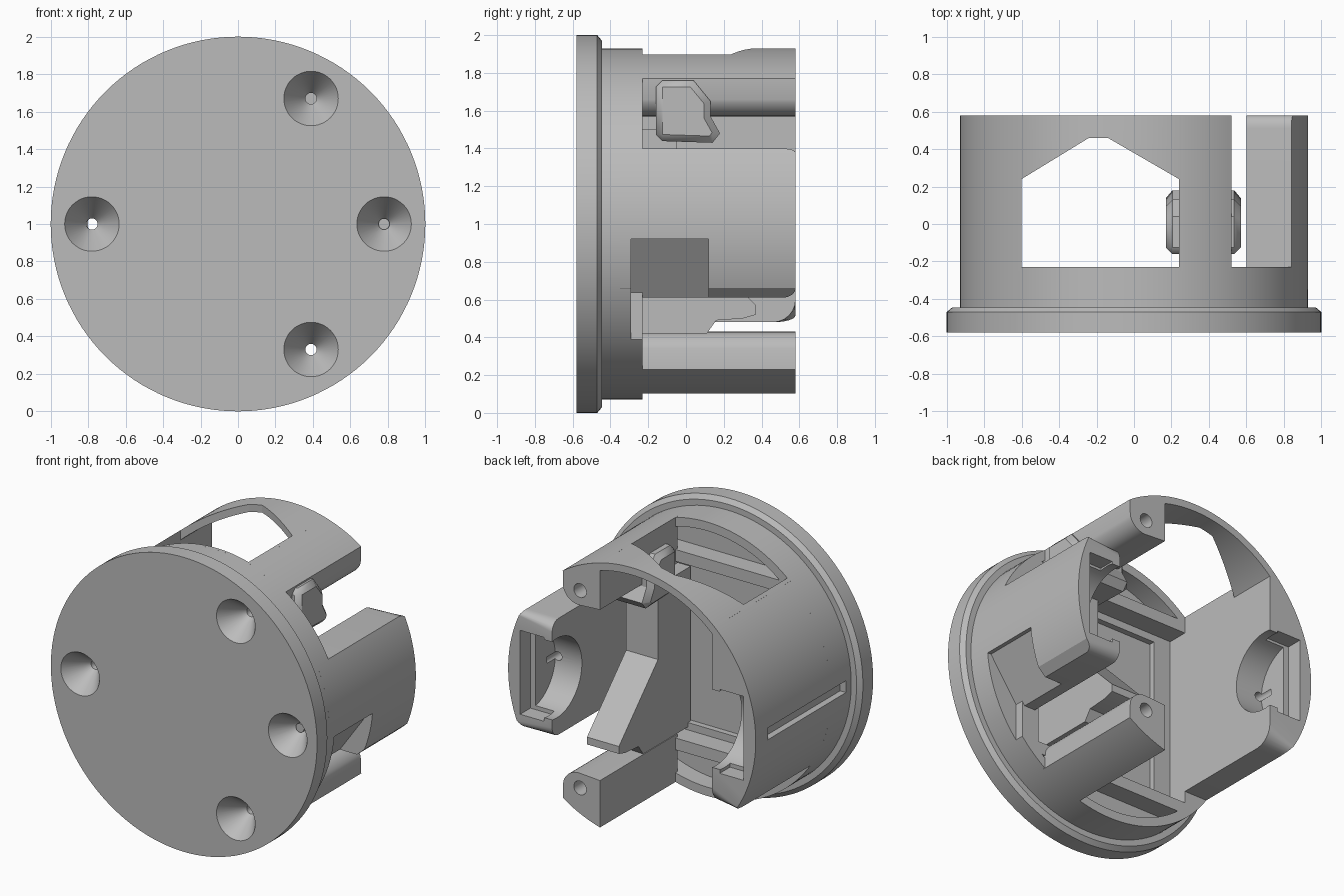
import bpy, bmesh, math
from mathutils import Vector

cube = bpy.data.objects.get("Cube")
if cube:
    bpy.data.objects.remove(cube, do_unlink=True)

grey = bpy.data.materials.new("plain grey")
grey.use_nodes = True
grey.diffuse_color = (0.5, 0.5, 0.5, 1)
grey.node_tree.nodes["Principled BSDF"].inputs["Base Color"].default_value = (0.5, 0.5, 0.5, 1)

R, BACK, LEDGE = 0.93, 0.58, -0.23   # body radius, back end, inner ledge
parts = []


def prism(name, pts, a, b, axis="y", round_edges=0, hole=None, keep=True):
    """Extrude a closed outline from a to b; heights are relative to the axis."""
    place = {"y": lambda p, t: (p[0], t, p[1]),
             "x": lambda p, t: (t, p[0], p[1]),
             "z": lambda p, t: (p[0], p[1], t)}[axis]
    bm = bmesh.new()
    rims = {a: [], b: []}
    for loop in [pts] + ([hole] if hole else []):
        ends = [[bm.verts.new(place(p, t)) for p in loop] for t in (a, b)]
        n = len(loop)
        for i in range(n):
            j = (i + 1) % n
            f = bm.faces.new((ends[0][i], ends[0][j], ends[1][j], ends[1][i]))
            rims[a].append(f.edges[0])
            rims[b].append(f.edges[2])
        if not hole:
            for end in ends:
                bm.faces.new(end)
    if hole:
        for edges in rims.values():
            bmesh.ops.triangle_fill(bm, edges=edges, use_beauty=True)
    bmesh.ops.recalc_face_normals(bm, faces=bm.faces)
    if round_edges:
        flat = [e for e in bm.edges if all(v.co.y > b - 0.001 for v in e.verts)
                and abs(e.verts[0].co.z - e.verts[1].co.z) < 1e-4]
        bmesh.ops.bevel(bm, geom=flat, offset=round_edges, segments=6, profile=0.5, affect="EDGES")
    return finish(name, bm, keep)


def finish(name, bm, keep=True):
    me = bpy.data.meshes.new(name)
    bm.to_mesh(me)
    bm.free()
    me.materials.append(grey)
    ob = bpy.data.objects.new(name, me)
    ob.location.z = 1
    bpy.context.collection.objects.link(ob)
    if keep:
        parts.append(ob)
    else:
        ob.hide_render = True
    return ob


def rect(x0, x1, z0, z1):
    return [(x0, z0), (x1, z0), (x1, z1), (x0, z1)]


def arc(r, a0, a1, n=32, cx=0, cz=0):
    angles = [math.radians(a0 + (a1 - a0) * i / n) for i in range(n + 1)]
    return [(cx + r * math.cos(t), cz + r * math.sin(t)) for t in angles]


def disc(r, cx=0, cz=0, n=32):
    return arc(r, 0, 360, n, cx, cz)[:-1]


def at_x(x, r=R):
    return math.degrees(math.acos(x / r))


def at_z(z):
    return math.degrees(math.asin(z / R))


def cone(name, x, z, r0, r1, y0, y1, n=48, keep=True):
    bm = bmesh.new()
    bmesh.ops.create_cone(bm, cap_ends=True, segments=n, radius1=r0, radius2=r1, depth=y1 - y0)
    for v in bm.verts:
        v.co = Vector((x + v.co.x, (y0 + y1) / 2 + v.co.z, z + v.co.y))
    bmesh.ops.recalc_face_normals(bm, faces=bm.faces)
    return finish(name, bm, keep)


def cut(targets, cutter):
    for ob in targets:
        mod = ob.modifiers.new("cut", "BOOLEAN")
        mod.operation, mod.solver, mod.object = "DIFFERENCE", "EXACT", cutter
        bpy.context.view_layer.update()
        deps = bpy.context.evaluated_depsgraph_get()
        me = bpy.data.meshes.new_from_object(ob.evaluated_get(deps))
        ob.modifiers.clear()
        ob.data = me
    bpy.data.objects.remove(cutter, do_unlink=True)


# Front plate with a chamfered rim
plate = prism("front_plate", disc(1, n=128), -0.58, -0.47)
rim = cone("plate_chamfer", 0, 0, 1, 0.97, -0.47, -0.445, 128)

# Base ring with a rectangular well and two crescent pockets
base = prism("base_ring", disc(R, n=128), -0.46, LEDGE)
cut([base], prism("well", rect(-0.6, 0.57, -0.6, 0.6), -0.37, 0, keep=False))
cut([base], prism("deep_well", rect(-0.47, 0.47, -0.55, 0.55), -0.41, 0, keep=False))
for s in (1, -1):
    a = math.degrees(math.asin(0.68 / 0.87))
    cut([base], prism("crescent", arc(0.87, s * a, s * (180 - a)), -0.36, 0, keep=False))
cut([base], prism("side_relief", rect(0.7, 1.1, -0.73, -0.08), -0.29, 0, keep=False))

# Solid right wall with a rounded lower corner
wall = prism("right_wall", arc(R, at_x(-0.6), 180 + at_z(0.52)) + [(-0.6, -0.52)],
             -0.25, BACK, round_edges=0.12)
cut([wall, base], prism("side_groove", rect(-1, -0.885, -0.04, 0.04), -0.39, 0.45, keep=False))

# Left arm with rounded corners, a bottom chamfer and an angled relief
arm = prism("left_arm", arc(R, -at_z(0.34), at_z(0.4)) + [(0.6, 0.4), (0.6, -0.39), (0.81, -0.39)],
            -0.35, BACK, round_edges=0.07)
cut([arm], prism("arm_relief", [(0.66, -0.42), (0.9, -0.08), (1.1, -0.08), (1.1, -0.42)],
                 -0.29, 0.12, keep=False))

# Seats in the ends of both side walls: round pocket behind a square recess
for ob, s in ((wall, -1), (arm, 1)):
    cut([ob], prism("round_seat", disc(0.27, 0.53, 0, 48), *sorted((s * 0.5, s * 0.8)), "x", keep=False))
    cut([ob], prism("end_seat", rect(*sorted((s * 0.66, s * 0.84)), -0.29, 0.28), 0.47, 0.7, keep=False))

# Thin top band with a pointed window
band = prism("top_band", arc(R, at_x(0.26), at_x(-0.62)) + arc(0.88, at_x(-0.62, 0.88), at_x(0.26, 0.88)),
             -0.25, BACK)
cut([band], prism("window", [(-0.6, LEDGE), (0.24, LEDGE), (0.24, 0.24), (-0.14, 0.46),
                             (-0.24, 0.46), (-0.6, 0.24)], 0.3, 1.2, "z", keep=False))

# Screw posts with bores, top and bottom
for s, name in ((1, "top_post"), (-1, "bottom_post")):
    outline = arc(R, at_x(0.52), at_x(0.24), 12) + [(0.24, 0.58)] + arc(0.12, 270, 345, 8, 0.4, 0.69)
    prism(name, [(x, s * z) for x, z in outline], -0.25, BACK, hole=disc(0.047, 0.39, s * 0.67, 24))

# Chamfered block set across the top post
block = prism("post_block", [(-0.16, 0.44), (0.14, 0.43), (0.18, 0.48), (0.13, 0.57), (0.13, 0.65),
                             (0.04, 0.76), (-0.16, 0.76)], 0.17, 0.57, "x")
chamfer = block.modifiers.new("chamfer", "BEVEL")
chamfer.width, chamfer.segments, chamfer.angle_limit = 0.035, 1, math.radians(80)

# Inner column standing on the bottom post and widening into a sloped ramp
prism("ramp_column", [(-0.4, 0.5), (-0.05, 0.5), (-0.05, 0.0), (0.37, -0.43), (0.37, -0.48),
                      (0.3, -0.5), (0.16, -0.51), (0.11, -0.58), (-0.4, -0.58)], 0.245, 0.485, "x")

# Countersunk screw holes through the front
for x, z in ((-0.78, 0), (0.78, 0), (0.39, 0.67), (0.39, -0.67)):
    cut([plate, rim, base], cone("countersink", x, z, 0.149, 0.03, -0.585, -0.42, 48, False))
    cut([base, wall, arm], prism("screw_hole", disc(0.03, x, z, 24), -0.45, 0.35, keep=False))

# Smooth curved surfaces, keep corners crisp
for ob in parts:
    ob.data.polygons.foreach_set("use_smooth", [True] * len(ob.data.polygons))
    ob.data.set_sharp_from_angle(angle=math.radians(25))
    ob.data.update()
